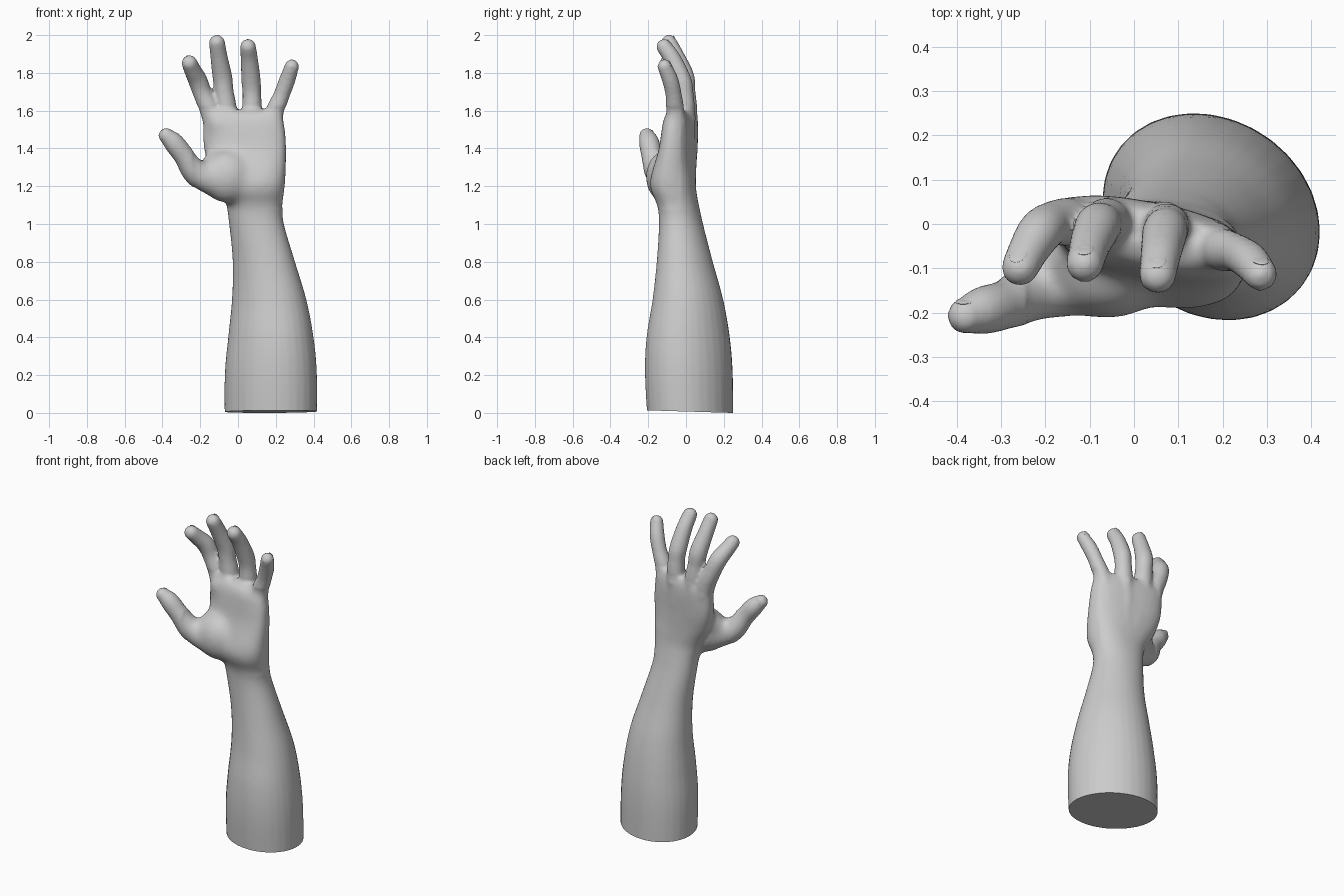
import bpy
import bmesh
from math import sin, cos, pi, copysign, radians
from mathutils import Vector, Matrix

cube = bpy.data.objects.get("Cube")
if cube:
    bpy.data.objects.remove(cube)

skin = bpy.data.materials.new("plain grey")
skin.use_nodes = True
grey = (0.6, 0.6, 0.6, 1)
skin.diffuse_color = grey
skin.node_tree.nodes["Principled BSDF"].inputs["Base Color"].default_value = grey

SIDES = 32


def spline(points, steps=6):
    """Smooth curve through rows of numbers."""
    rows = [Vector(p) for p in points]
    rows = [2 * rows[0] - rows[1]] + rows + [2 * rows[-1] - rows[-2]]
    out = []
    for a, b, c, d in zip(rows, rows[1:], rows[2:], rows[3:]):
        for i in range(steps):
            t = i / steps
            out.append(0.5 * (2 * b + (c - a) * t + (2 * a - 5 * b + 4 * c - d) * t ** 2
                              + (3 * b - a - 3 * c + d) * t ** 3))
    return out + [rows[-2]]


def loft(bm, rings):
    """Closed skin over a list of point rings."""
    loops = [[bm.verts.new(p) for p in ring] for ring in rings]
    for a, b in zip(loops, loops[1:]):
        for i in range(len(a)):
            j = (i + 1) % len(a)
            bm.faces.new((a[i], a[j], b[j], b[i]))
    bm.faces.new(loops[0][::-1])
    bm.faces.new(loops[-1])


def body_ring(row):
    """Slanted rounded section from left, right, front, back, slant and squareness."""
    z, x0, x1, y0, y1, slant, power = row
    ring = []
    for i in range(SIDES):
        t = 2 * pi * i / SIDES
        u = copysign(abs(cos(t)) ** power, cos(t))
        v = copysign(abs(sin(t)) ** power, sin(t))
        y = v * cos(slant) + u * sin(slant)
        ring.append(Vector(((x0 + x1) / 2 + u * (x1 - x0) / 2,
                            (y0 + y1) / 2 + y * (y1 - y0) / 2, z)))
    return ring


def tube(bm, points):
    """Round tapered limb with a domed end."""
    path = spline(points)
    rings = []
    for i, p in enumerate(path):
        d = (path[min(i + 1, len(path) - 1)] - path[max(i - 1, 0)]).to_3d().normalized()
        u = d.cross(Vector((0, 1, 0))).normalized()
        v = u.cross(d)
        domes = [0] if i < len(path) - 1 else [k * pi / 16 for k in range(8)]
        for a in domes:
            c, r = p.to_3d() + d * p[3] * sin(a), p[3] * cos(a)
            rings.append([c + (u * cos(t) + v * sin(t)) * r
                          for t in (2 * pi * k / SIDES for k in range(SIDES))])
    loft(bm, rings)


def blob(bm, centre, size):
    m = Matrix.Translation(centre) @ Matrix.Diagonal((*size, 1))
    bmesh.ops.create_uvsphere(bm, u_segments=24, v_segments=16, radius=1, matrix=m)


# Forearm, wrist and palm: height, x range, y range, slant, squareness
body = [
    (-0.10, -0.07, 0.418, -0.20, 0.25, -0.16, 1),
    (0.20, -0.07, 0.418, -0.217, 0.248, -0.16, 1),
    (0.40, -0.052, 0.4, -0.209, 0.232, -0.16, 1),
    (0.60, -0.032, 0.362, -0.177, 0.197, -0.16, 1),
    (0.80, -0.028, 0.302, -0.155, 0.142, -0.16, 1),
    (1.00, -0.047, 0.243, -0.143, 0.09, -0.15, 0.95),
    (1.10, -0.062, 0.237, -0.152, 0.068, -0.15, 0.9),
    (1.17, -0.09, 0.247, -0.185, 0.055, -0.12, 0.85),
    (1.23, -0.12, 0.252, -0.19, 0.052, -0.15, 0.8),
    (1.30, -0.155, 0.256, -0.17, 0.052, -0.25, 0.8),
    (1.40, -0.18, 0.26, -0.14, 0.057, -0.4, 0.8),
    (1.50, -0.185, 0.253, -0.125, 0.06, -0.45, 0.8),
    (1.56, -0.178, 0.24, -0.115, 0.056, -0.5, 0.8),
    (1.60, -0.155, 0.215, -0.09, 0.04, -0.5, 0.9),
]

# Finger and thumb centre lines: x, y, z, radius
digits = {
    "index": [(-0.11, 0, 1.42, 0.05), (-0.14, 0.005, 1.58, 0.056), (-0.187, 0, 1.69, 0.05),
              (-0.213, -0.02, 1.76, 0.051), (-0.238, -0.06, 1.81, 0.046), (-0.257, -0.098, 1.852, 0.042)],
    "middle": [(-0.04, 0.01, 1.42, 0.05), (-0.06, 0.005, 1.6, 0.055), (-0.073, 0, 1.7, 0.05),
               (-0.083, -0.008, 1.78, 0.052), (-0.1, -0.05, 1.88, 0.046), (-0.111, -0.09, 1.96, 0.042)],
    "ring": [(0.06, 0, 1.42, 0.05), (0.073, -0.005, 1.6, 0.053), (0.073, -0.009, 1.69, 0.049),
             (0.069, -0.022, 1.76, 0.051), (0.06, -0.07, 1.87, 0.046), (0.053, -0.115, 1.938, 0.042)],
    "little": [(0.17, -0.03, 1.42, 0.045), (0.192, -0.055, 1.58, 0.05), (0.23, -0.065, 1.68, 0.043),
               (0.26, -0.083, 1.76, 0.043), (0.285, -0.113, 1.834, 0.038)],
    "thumb": [(-0.02, -0.08, 1.2, 0.07), (-0.12, -0.12, 1.225, 0.083), (-0.22, -0.15, 1.272, 0.071),
              (-0.285, -0.18, 1.36, 0.056), (-0.34, -0.195, 1.43, 0.054), (-0.38, -0.207, 1.468, 0.041)],
}

bm = bmesh.new()
loft(bm, [body_ring(r) for r in spline(body)])
for name, path in digits.items():
    tube(bm, path)
    if name != "thumb":
        # Knuckle, and the tendon that runs to it from the wrist
        x, y, z, r = path[1]
        blob(bm, (x, y + 0.022, z - 0.04), (0.036, 0.036, 0.05))
        tube(bm, [(0.07 + x * 0.2, 0.028, 1.17, 0.022), (0.03 + x * 0.6, y + 0.03, 1.35, 0.022),
                  (x, y + 0.033, z - 0.06, 0.022)])

# Thumb pad, heel of the palm, finger pads and web of the thumb
blob(bm, (-0.06, -0.11, 1.25), (0.14, 0.105, 0.14))
blob(bm, (0.15, -0.09, 1.24), (0.1, 0.095, 0.14))
for x, y in ((-0.1, -0.045), (0.02, -0.06), (0.13, -0.08)):
    blob(bm, (x, y, 1.53), (0.06, 0.045, 0.06))
blob(bm, (-0.14, -0.08, 1.31), (0.06, 0.05, 0.07))
bmesh.ops.recalc_face_normals(bm, faces=bm.faces)

# Fuse the parts into one smooth skin
raw = bpy.data.meshes.new("raw_skin")
bm.to_mesh(raw)
bm.free()
arm = bpy.data.objects.new("forearm_and_hand", raw)
bpy.context.collection.objects.link(arm)
remesh = arm.modifiers.new("fuse", 'REMESH')
remesh.mode = 'VOXEL'
remesh.voxel_size = 0.01
relax = arm.modifiers.new("relax", 'SMOOTH')
relax.factor = 0.5
relax.iterations = 6
fused = bpy.data.meshes.new_from_object(arm.evaluated_get(bpy.context.evaluated_depsgraph_get()))
arm.modifiers.clear()
arm.data = fused

# Soften the palm, and the back of the hand a little
bm = bmesh.new()
bm.from_mesh(fused)
hand = [v for v in bm.verts if 1.08 < v.co.z < 1.62 and v.co.x > -0.24]
palm = [v for v in hand if v.co.y < -0.03]
for verts, passes in ((hand, 6), (palm, 30)):
    for i in range(passes):
        bmesh.ops.smooth_vert(bm, verts=verts, factor=0.5,
                              use_axis_x=True, use_axis_y=True, use_axis_z=True)

# Cut the flat end, tipped slightly toward the front
geom = bm.verts[:] + bm.edges[:] + bm.faces[:]
cut = bmesh.ops.bisect_plane(bm, geom=geom, plane_co=(0, 0.245, 0),
                             plane_no=(0, 0.03, 1), clear_inner=True)
rim = [e for e in cut["geom_cut"] if isinstance(e, bmesh.types.BMEdge)]
bmesh.ops.holes_fill(bm, edges=rim, sides=0)
bmesh.ops.recalc_face_normals(bm, faces=bm.faces)
bm.to_mesh(fused)
bm.free()
parts = [arm]

# Nails: thin domed plates sunk into the back of each tip
for name, path in digits.items():
    tip, before = Vector(path[-1][:3]), Vector(path[-2][:3])
    r = path[-1][3]
    d = (tip - before).normalized()
    u = d.cross(Vector((0, 1, 0.3))).normalized()
    n = u.cross(d)
    n = n if n.y > 0 else -n
    bm = bmesh.new()
    frame = Matrix((u, d, n)).transposed().to_4x4()
    bmesh.ops.create_uvsphere(bm, u_segments=20, v_segments=10, radius=1,
                              matrix=Matrix.Translation(tip + n * r * 0.85 - d * r * 0.1) @ frame
                              @ Matrix.Diagonal((r * 0.5, r * 0.7, 0.0045, 1)))
    mesh = bpy.data.meshes.new(name + "_nail")
    bm.to_mesh(mesh)
    bm.free()
    nail = bpy.data.objects.new(name + "_nail", mesh)
    bpy.context.collection.objects.link(nail)
    parts.append(nail)

bpy.ops.object.select_all(action='DESELECT')
for ob in parts:
    ob.data.materials.clear()
    ob.data.materials.append(skin)
    ob.select_set(True)
bpy.context.view_layer.objects.active = arm
bpy.ops.object.shade_smooth_by_angle(angle=radians(40))
